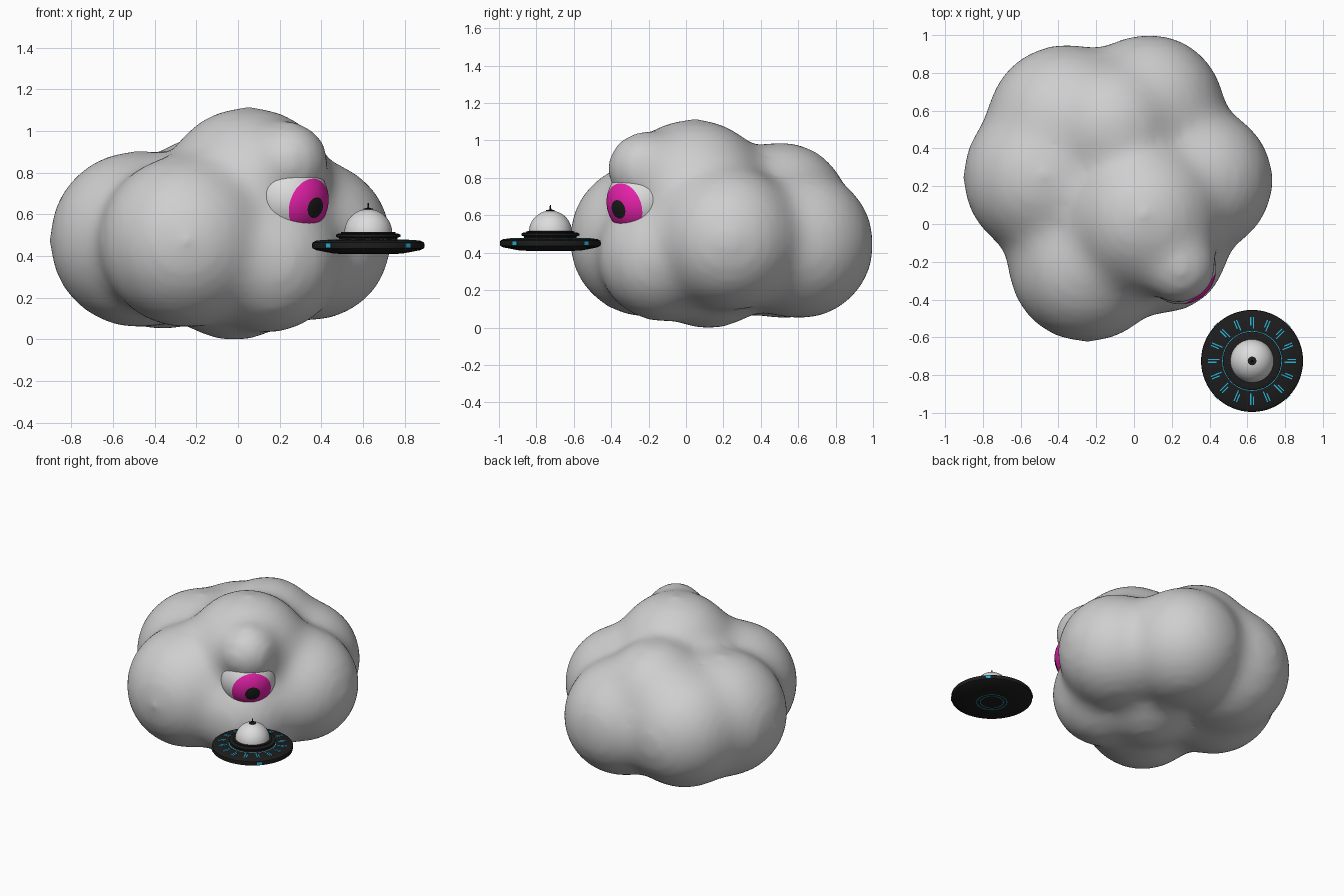
import bpy, bmesh, math
from mathutils import Vector, Matrix

if "Cube" in bpy.data.objects:
    bpy.data.objects.remove(bpy.data.objects["Cube"])


def material(name, rgb):
    m = bpy.data.materials.new(name)
    m.diffuse_color = (*rgb, 1)
    m.use_nodes = True
    m.node_tree.nodes["Principled BSDF"].inputs["Base Color"].default_value = m.diffuse_color
    return m


GREY = material("cloud_grey", (0.62, 0.62, 0.62))
WHITE = material("soft_white", (0.72, 0.72, 0.72))
MAGENTA = material("magenta", (0.8, 0.015, 0.41))
BLACK = material("black", (0.012, 0.012, 0.012))
CYAN = material("cyan", (0.02, 0.48, 0.75))


def finish(name, bm, mats, smooth_angle=35):
    bmesh.ops.recalc_face_normals(bm, faces=bm.faces[:])
    me = bpy.data.meshes.new(name)
    bm.to_mesh(me)
    bm.free()
    ob = bpy.data.objects.new(name, me)
    bpy.context.collection.objects.link(ob)
    for m in mats:
        me.materials.append(m)
    if smooth_angle:
        bpy.ops.object.select_all(action='DESELECT')
        ob.select_set(True)
        bpy.context.view_layer.objects.active = ob
        bpy.ops.object.shade_smooth_by_angle(angle=math.radians(smooth_angle))
    return ob


def lathe(profile, slots, steps=64):
    """Spin (r, z) points about z; slots gives the material of each segment."""
    bm = bmesh.new()
    rings = []
    for r, z in profile:
        if r < 1e-6:
            rings.append([bm.verts.new((0, 0, z))] * steps)
        else:
            rings.append([bm.verts.new((r * math.cos(2 * math.pi * i / steps),
                                        r * math.sin(2 * math.pi * i / steps), z))
                          for i in range(steps)])
    for a, b, slot in zip(rings, rings[1:], slots):
        for i in range(steps):
            j = (i + 1) % steps
            loop = list(dict.fromkeys((a[i], a[j], b[j], b[i])))
            bm.faces.new(loop).material_index = slot
    return bm


# Cloud: overlapping puffs fused and softened into one skin
PUFFS = [
    (-0.25, -0.21, 0.47, 0.405),  # front left
    (-0.48, 0.25, 0.48, 0.415),   # left
    (-0.36, 0.53, 0.465, 0.41),   # back left
    (0.08, 0.605, 0.445, 0.39),   # back
    (-0.12, 0.51, 0.635, 0.345),  # back top
    (0.35, 0.23, 0.475, 0.375),   # right
    (0.05, 0.04, 0.70, 0.405),    # crown
    (0.15, -0.125, 0.38, 0.335),  # front, under the eye
    (-0.02, 0.12, 0.39, 0.385),   # belly
    (0.24, -0.225, 0.85, 0.165),  # brow
]
VOXEL, PASSES = 0.035, 42
SHRINK = 0.14 * VOXEL ** 2 * PASSES   # softening eats about SHRINK / radius
bm = bmesh.new()
for x, y, z, r in PUFFS:
    bmesh.ops.create_icosphere(bm, subdivisions=4, radius=r + SHRINK / r,
                               matrix=Matrix.Translation((x, y, z)))
cloud = finish("cloud_body", bm, [GREY], 0)
fuse = cloud.modifiers.new("fuse", 'REMESH')
fuse.mode = 'VOXEL'
fuse.voxel_size = VOXEL
fuse.use_smooth_shade = True
soft = cloud.modifiers.new("soften", 'SMOOTH')
soft.factor = 0.5
soft.iterations = PASSES
fine = cloud.modifiers.new("refine", 'SUBSURF')
fine.levels = fine.render_levels = 1

# Eye: ball with pupil and iris bands around its gaze, tucked under the brow
R = 0.19
angles = [0, 5, 10, 15.5] + [15.5 + 28.5 * i / 6 for i in range(1, 7)] \
    + [44 + 136 * i / 20 for i in range(1, 21)]
prof = [(R * math.sin(math.radians(a)), R * math.cos(math.radians(a))) for a in angles]
prof[-1] = (0, -R)
bm = lathe(prof, [2] * 3 + [1] * 6 + [0] * 20)
el = math.radians(-13)
gaze = Vector((math.cos(el) * 0.7071, -math.cos(el) * 0.7071, math.sin(el)))
bm.transform(Matrix.Translation((0.245, -0.235, 0.673))
             @ gaze.to_track_quat('Z', 'Y').to_matrix().to_4x4())
finish("eye", bm, [WHITE, MAGENTA, BLACK])

# Saucer: lathed hull with cyan ring lines
CENTRE = Vector((0.625, -0.725, 0))
hull = [(0, .41), (.075, .41), (.08, .41), (.098, .41), (.103, .41), (.16, .411),
        (.25, .428), (.268, .437), (.27, .45), (.268, .464), (.25, .474), (.158, .478),
        (.153, .478), (.14, .48), (.14, .487), (.155, .492), (.155, .502), (.145, .507),
        (.13, .507), (.13, .514), (.11, .516), (0, .516)]
bm = lathe(hull, [1 if i in (1, 3, 11) else 0 for i in range(len(hull) - 1)])
bm.transform(Matrix.Translation(CENTRE))
finish("saucer_hull", bm, [BLACK, CYAN], 30)

# Saucer dome
n = 14
dome = [(.115 * math.cos(math.pi / 2 * i / n), .51 + .115 * math.sin(math.pi / 2 * i / n))
        for i in range(n)] + [(0, .625)]
bm = lathe(dome, [0] * n, 48)
bm.transform(Matrix.Translation(CENTRE))
finish("saucer_dome", bm, [WHITE], 60)

# Antenna with its base disc
bm = lathe([(0, .615), (.023, .615), (.023, .627), (.005, .631), (.003, .655), (0, .655)],
           [0] * 5, 20)
bm.transform(Matrix.Translation(CENTRE))
finish("saucer_antenna", bm, [BLACK])


def plate(bm, size, offset, turn, tilt=0):
    m = (Matrix.Translation(CENTRE) @ Matrix.Rotation(turn, 4, 'Z')
         @ Matrix.Translation(offset) @ Matrix.Rotation(tilt, 4, 'Y')
         @ Matrix.Diagonal((*size, 1)))
    bmesh.ops.create_cube(bm, size=1, matrix=m)


# Radial light strips in pairs on the upper disc
bm = bmesh.new()
for i in range(16):
    a = math.tau * i / 16
    for side, length in ((-1, 0.06), (1, 0.045)):
        plate(bm, (length, 0.006, 0.004), (0.232 - length / 2, 0.007 * side, 0.4755), a, 0.03)
finish("light_strips", bm, [CYAN], 0)

# Four rim lamps on the diagonals
bm = bmesh.new()
for i in range(4):
    plate(bm, (0.008, 0.032, 0.02), (0.268, 0, 0.45), math.pi / 4 + i * math.pi / 2)
finish("rim_lamps", bm, [CYAN], 0)
